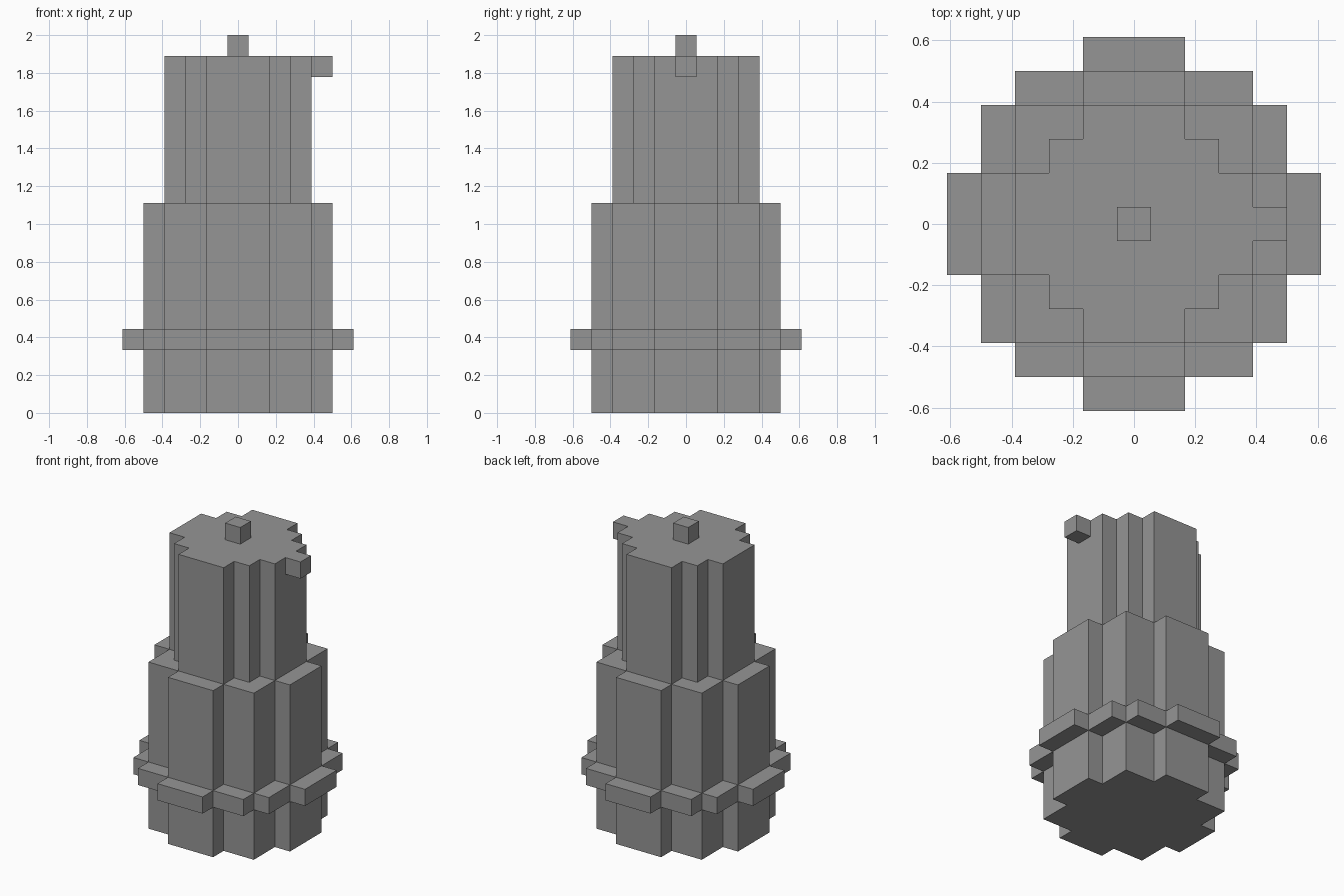
import bpy
import bmesh

cube = bpy.data.objects.get("Cube")
if cube:
    bpy.data.objects.remove(cube, do_unlink=True)

U = 2 / 18  # one block of the stepped grid

# Single flat grey
grey = bpy.data.materials.new("mid_grey")
grey.use_nodes = True
colour = (0.3, 0.3, 0.3, 1)
grey.diffuse_color = colour
grey.node_tree.nodes["Principled BSDF"].inputs["Base Color"].default_value = colour


def stepped_outline(corners):
    """Mirror one quadrant's outer corners into a closed stair-step outline."""
    quad = [corners[0]]
    for (_, y0), (x1, y1) in zip(corners, corners[1:]):
        quad += [(x1, y0), (x1, y1)]
    half = quad + [(-x, y) for x, y in reversed(quad)]
    return half + [(-x, -y) for x, y in half]


def prism(name, outline, bottom, top, shift=0):
    """Extrude an outline, in blocks, between two heights."""
    bm = bmesh.new()
    base = bm.faces.new([bm.verts.new(((x + shift) * U, y * U, bottom * U))
                         for x, y in outline])
    result = bmesh.ops.extrude_face_region(bm, geom=[base], use_keep_orig=True)
    raised = [g for g in result["geom"] if isinstance(g, bmesh.types.BMVert)]
    bmesh.ops.translate(bm, verts=raised, vec=(0, 0, (top - bottom) * U))
    bmesh.ops.recalc_face_normals(bm, faces=bm.faces)
    mesh = bpy.data.meshes.new(name)
    bm.to_mesh(mesh)
    bm.free()
    mesh.materials.append(grey)
    obj = bpy.data.objects.new(name, mesh)
    bpy.context.collection.objects.link(obj)
    return obj


# Round forms stepped into blocks
prism("lower_body", stepped_outline([(4.5, 1.5), (3.5, 3.5), (1.5, 4.5)]), 0, 10)
prism("collar", stepped_outline([(5.5, 1.5), (4.5, 3.5), (3.5, 4.5), (1.5, 5.5)]), 3, 4)
prism("upper_body", stepped_outline([(3.5, 1.5), (2.5, 2.5), (1.5, 3.5)]), 10, 17)

# Single-block knobs
block = stepped_outline([(0.5, 0.5)])
prism("top_knob", block, 17, 18)
prism("side_knob", block, 16, 17, shift=4)
